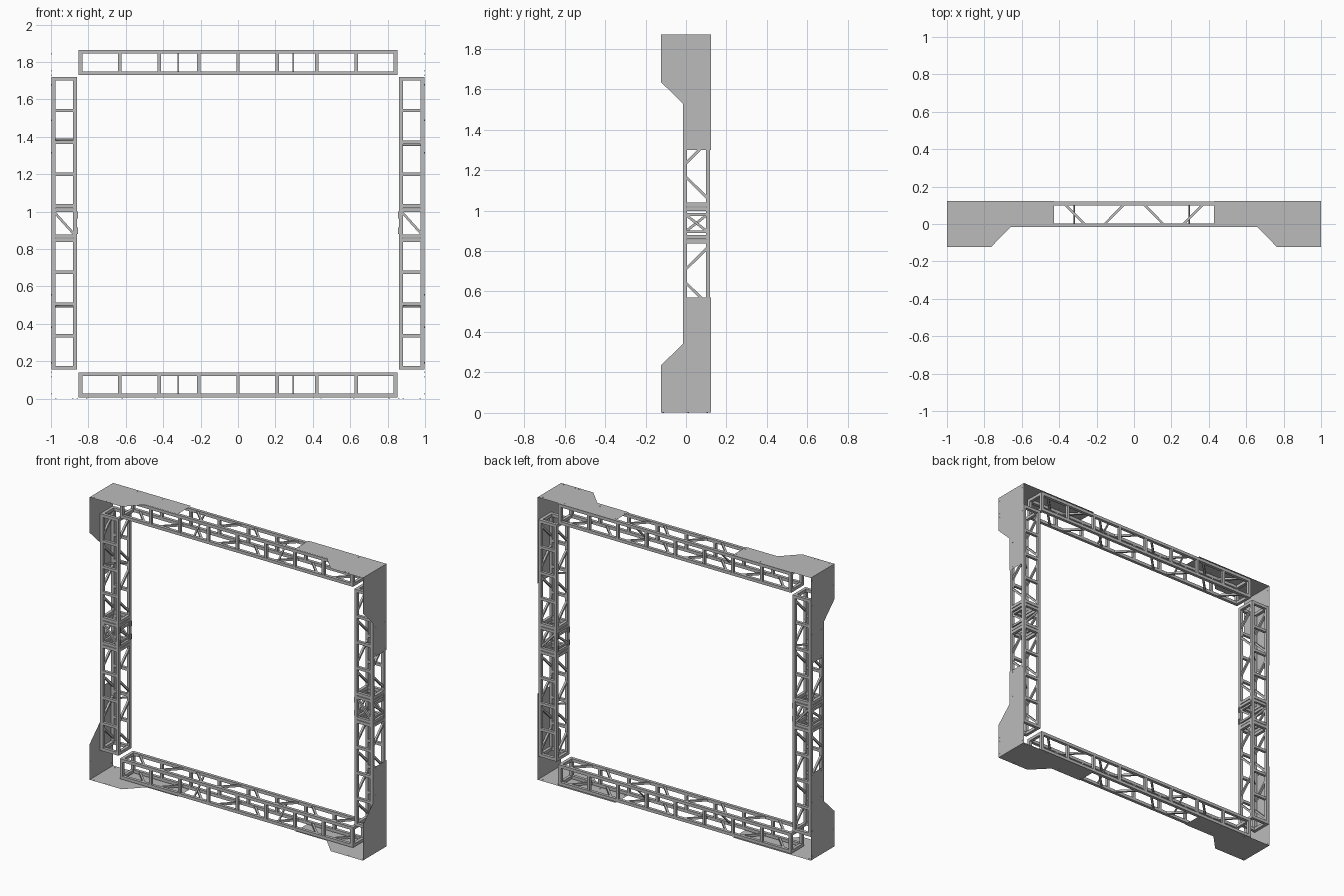
import bpy, bmesh
from mathutils import Vector, Matrix

cube = bpy.data.objects.get("Cube")
if cube:
    bpy.data.objects.remove(cube, do_unlink=True)

HEIGHT = 1.87
CHORD, RUNG, BRACE, THIN = 0.02, 0.018, 0.013, 0.009
FRONT, BACK = -0.006, 0.109       # chord centres in y

metal = bpy.data.materials.new("aluminium grey")
metal.use_nodes = True
grey = (0.5, 0.5, 0.5, 1)
metal.diffuse_color = grey
metal.node_tree.nodes["Principled BSDF"].inputs["Base Color"].default_value = grey


def finish(bm, name):
    mesh = bpy.data.meshes.new(name)
    bm.to_mesh(mesh)
    bm.free()
    mesh.materials.append(metal)
    obj = bpy.data.objects.new(name, mesh)
    bpy.context.collection.objects.link(obj)
    return obj


def beam(bm, p, q, size):
    """Square bar from p to q."""
    p, q = Vector(p), Vector(q)
    d = q - p
    turn = d.to_track_quat('Z', 'Y').to_matrix().to_4x4()
    scale = Matrix.Diagonal((size, size, d.length, 1))
    bmesh.ops.create_cube(bm, size=1, matrix=Matrix.Translation((p + q) / 2) @ turn @ scale)


def along_x(a, u, v):
    return (a, v, u)


def along_z(a, u, v):
    return (u, v, a)


def ring(bm, place, a, us, size):
    """Closed square frame across the truss."""
    h = CHORD / 2
    for v in (FRONT, BACK):
        beam(bm, place(a, us[0] - h, v), place(a, us[1] + h, v), size)
    for u in us:
        beam(bm, place(a, u, FRONT), place(a, u, BACK), size)


def chords(bm, place, a0, a1, us):
    for u in us:
        for v in (FRONT, BACK):
            beam(bm, place(a0, u, v), place(a1, u, v), CHORD)


def truss(name, place, stations, us, cross):
    """Box truss: rungs front and back, zigzag on the other two sides."""
    bm = bmesh.new()
    chords(bm, place, stations[0] - 0.01, stations[-1] + 0.01, us)
    for a in stations[1:-1]:
        for v in (FRONT, BACK):
            beam(bm, place(a, us[0], v), place(a, us[1], v), RUNG)
    for a in (stations[0], stations[-1]):
        ring(bm, place, a, us, CHORD)
    for i, (a, b) in enumerate(zip(stations, stations[1:])):
        mid = (a + b) / 2
        lean = 0.057 if i % 2 else -0.057
        for u in us:
            beam(bm, place(mid - lean, u, FRONT), place(mid + lean, u, BACK), BRACE)
    # transverse braces inside the box
    for a in cross:
        beam(bm, place(a, us[0], FRONT), place(a, us[1], BACK), THIN)
    return finish(bm, name)


def coupling(name, us, inner):
    """Joint section between the two halves of an upright."""
    bm = bmesh.new()
    low, high = 0.869, 1.007
    chords(bm, along_z, low - 0.025, high + 0.025, us)
    for z in (low, high):
        ring(bm, along_z, z, us, RUNG)
    for z in (low + 0.026, high - 0.026):
        for u in us:
            beam(bm, (u, FRONT, z), (u, BACK, z), 0.014)
    for v in (FRONT, BACK):
        beam(bm, (us[0], v, high - 0.005), (us[1], v, low + 0.005), BRACE)
    for u, s in zip(us, (1, -1)):
        beam(bm, (u, FRONT, 0.938 - s * 0.045), (u, BACK, 0.938 + s * 0.045), BRACE)
    # latches on the inner side
    for z in (0.898, 0.982):
        for v in (FRONT, BACK):
            beam(bm, (inner, v, z - 0.018), (inner, v, z + 0.018), 0.01)
    return finish(bm, name)


# Horizontal trusses
bays = [-0.842 + i * 0.2105 for i in range(9)]
truss("bottom_truss", along_x, bays, (0.016, 0.13), (-0.32, 0.295))
truss("top_truss", along_x, bays, (HEIGHT - 0.13, HEIGHT - 0.016), (-0.32, 0.295))

# Uprights in two halves with a coupling between
lower = [0.165 + i * 0.1705 for i in range(5)]
upper = [1.03 + i * 0.17 for i in range(5)]
for side, us, inner, cross_z in (("right", (-0.987, -0.872), -0.861, 1.385),
                                 ("left", (0.872, 0.987), 0.861, 1.355)):
    truss(side + "_lower_upright", along_z, lower, us, (0.492,))
    truss(side + "_upper_upright", along_z, upper, us, (cross_z,))
    coupling(side + "_coupling", us, inner)

# Corner plates: one outline, laid flat and stood up at each corner
OUTLINE = [(0, -0.123), (0, 0.123), (0.57, 0.123), (0.57, -0.015), (0.34, -0.015), (0.235, -0.123)]
BOLTS = [(0.025, 0.105), (0.19, 0.105), (0.38, 0.105), (0.38, 0.012), (0.555, 0.105),
         (0.555, 0.012), (0.025, -0.112), (0.115, -0.112), (0.14, -0.112)]


def corner_plate(name, place, normal):
    bm = bmesh.new()
    face = bm.faces.new([bm.verts.new(place(d, y)) for d, y in OUTLINE])
    face.normal_update()
    if face.normal.dot(normal) < 0:
        face.normal_flip()
    turn = normal.to_track_quat('Z', 'Y').to_matrix().to_4x4()
    for d, y in BOLTS:
        bmesh.ops.create_cone(bm, cap_ends=True, segments=6, radius1=0.004, radius2=0.004,
                              depth=0.002, matrix=Matrix.Translation(place(d, y)) @ turn)
    finish(bm, name)


for sx, side in ((-1, "right"), (1, "left")):
    for sz, level in ((-1, "bottom"), (1, "top")):
        z_edge = HEIGHT / 2 + sz * (HEIGHT / 2 - 0.001)
        x_edge = sx * 0.999
        corner_plate(f"{level}_{side}_flat_plate",
                     lambda d, y: Vector((x_edge - sx * d, y, z_edge)), Vector((0, 0, sz)))
        corner_plate(f"{level}_{side}_side_plate",
                     lambda d, y: Vector((x_edge, y, z_edge - sz * d)), Vector((sx, 0, 0)))
